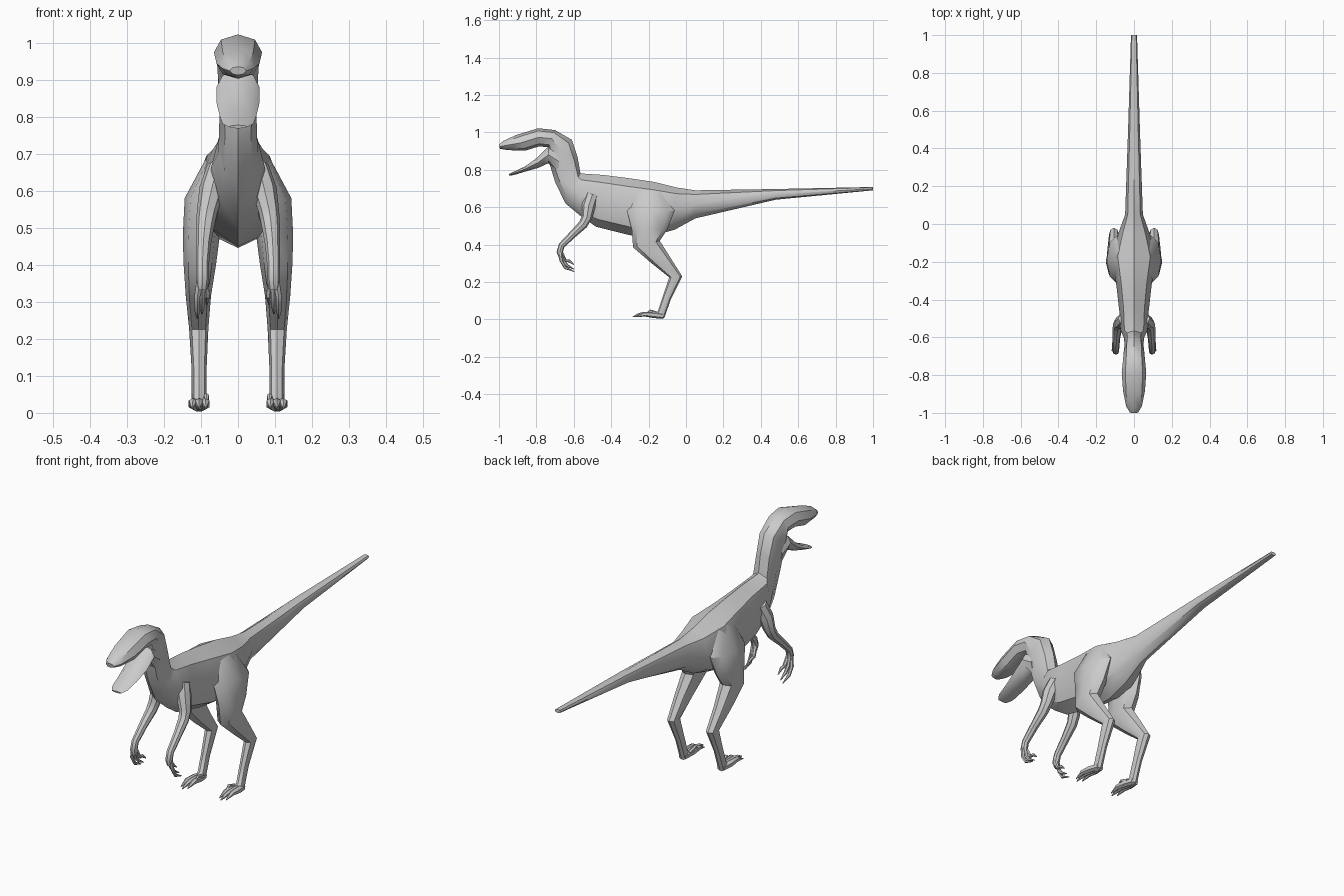
import bpy, bmesh, math
from mathutils import Vector

X = Vector((1, 0, 0))


def loft(bm, sections, sides):
    """Skin elliptical rings; each section is (y, z) top, (y, z) bottom, x, half-width."""
    rings = []
    for (ty, tz), (by, bz), x, w in sections:
        a, b = Vector((x, ty, tz)), Vector((x, by, bz))
        mid, half = (a + b) / 2, (a - b) / 2
        rings.append([bm.verts.new(mid + half * math.cos(t) + X * w * math.sin(t))
                      for t in (2 * math.pi * i / sides for i in range(sides))])
    for r, s in zip(rings, rings[1:]):
        for i in range(sides):
            j = (i + 1) % sides
            bm.faces.new((r[i], r[j], s[j], s[i]))
    bm.faces.new(rings[0])
    bm.faces.new(rings[-1])


def tube(path):
    """Turn a path of (x, y, z, radius) into loft sections square to the path."""
    out = []
    for i, (x, y, z, r) in enumerate(path):
        p, q = path[max(i - 1, 0)], path[min(i + 1, len(path) - 1)]
        d = Vector((q[1] - p[1], q[2] - p[2])).normalized()
        n = Vector((-d.y, d.x)) * r
        out.append(((y + n.x, z + n.y), (y - n.x, z - n.y), x, r))
    return out


def part(name, lofts, sides=8, mirror=False):
    bm = bmesh.new()
    for sections in lofts:
        loft(bm, sections, sides)
    bmesh.ops.recalc_face_normals(bm, faces=bm.faces)
    me = bpy.data.meshes.new(name)
    bm.to_mesh(me)
    bm.free()
    ob = bpy.data.objects.new(name, me)
    bpy.context.collection.objects.link(ob)
    if mirror:
        ob.modifiers.new("mirror", 'MIRROR')
    bpy.ops.object.select_all(action='DESELECT')
    ob.select_set(True)
    bpy.context.view_layer.objects.active = ob
    bpy.ops.object.shade_smooth_by_angle(angle=math.radians(40))
    return ob


# tail, torso, neck, skull and upper jaw in one skin
part("body", [[
    ((1.0, .708), (1.0, .69), 0, .016),
    ((.48, .697), (.48, .64), 0, .032),
    ((.05, .69), (.05, .54), 0, .047),
    ((-.05, .705), (-.06, .48), 0, .085),
    ((-.17, .735), (-.18, .445), 0, .122),
    ((-.32, .757), (-.30, .45), 0, .095),
    ((-.44, .772), (-.48, .495), 0, .078),
    ((-.56, .78), (-.56, .55), 0, .072),
    ((-.565, .785), (-.645, .62), 0, .053),
    ((-.58, .87), (-.70, .735), 0, .050),
    ((-.61, .96), (-.735, .85), 0, .054),
    ((-.70, 1.012), (-.735, .92), 0, .058),
    ((-.79, 1.022), (-.785, .925), 0, .065),
    ((-.91, .985), (-.86, .902), 0, .058),
    ((-.975, .955), (-.955, .905), 0, .042),
    ((-1.0, .935), (-.995, .912), 0, .022),
]])

# open lower jaw
part("lower_jaw", [[
    ((-.68, .93), (-.68, .76), 0, .050),
    ((-.735, .925), (-.735, .835), 0, .058),
    ((-.795, .865), (-.79, .81), 0, .058),
    ((-.86, .818), (-.86, .79), 0, .050),
    ((-.92, .79), (-.92, .772), 0, .042),
    ((-.947, .777), (-.945, .768), 0, .025),
]])

# hind legs: thigh, shin and long foot bone
part("hind_legs", [[
    ((-.27, .69), (-.12, .69), .060, .025),
    ((-.315, .58), (-.06, .58), .090, .054),
    ((-.29, .48), (-.10, .48), .099, .050),
    ((-.283, .385), (-.14, .42), .103, .044),
    ((-.19, .305), (-.08, .325), .107, .034),
    ((-.09, .225), (-.02, .23), .106, .026),
    ((-.125, .12), (-.08, .11), .105, .020),
    ((-.15, .045), (-.115, .01), .105, .020),
    ((-.16, .04), (-.135, .003), .105, .018),
]], mirror=True)

# three toes with claw tips, plus a raised inner claw
toes = [tube([(.105 + s * .3, -.12, .018, .015), (.105 + s * .8, -.17, .024, .017),
              (.105 + s, -.225, .028, .012), (.105 + s, -.25 + abs(s), .024, .010),
              (.105 + s * 1.1, -.285 + abs(s), .014, .002)])
        for s in (-.017, 0, .017)]
toes.append(tube([(.088, -.15, .03, .010), (.085, -.19, .045, .008), (.085, -.225, .025, .002)]))
part("toes", toes, sides=6, mirror=True)

# arms
part("arms", [tube([
    (.048, -.50, .67, .035), (.068, -.52, .61, .036), (.083, -.53, .545, .028),
    (.088, -.55, .508, .025), (.093, -.605, .455, .020), (.096, -.665, .395, .017),
    (.096, -.675, .36, .017), (.097, -.668, .335, .014),
])], mirror=True)

# three curved fingers on each hand
fingers = [tube([(.096 + s * .4, -.672, .365, .011), (.097 + s, -.668 + d, .315, .009),
                 (.097 + s, -.645 + d, .276 + h, .008), (.097 + s, -.598, .256 + h, .002)])
           for s, d, h in ((-.013, .022, .036), (0, .01, .012), (.013, 0, 0))]
part("fingers", fingers, sides=6, mirror=True)
